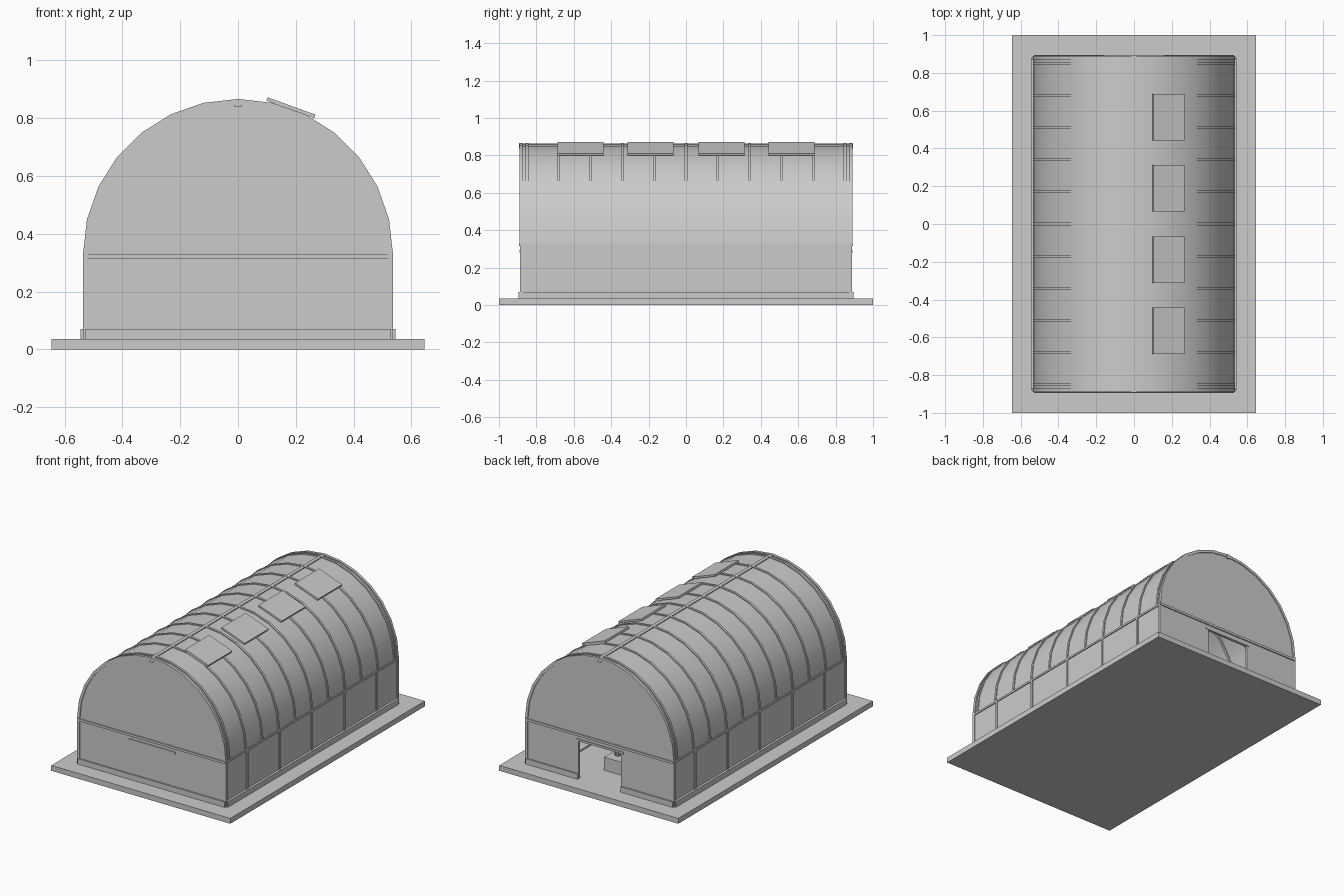
import bpy, bmesh, math
from mathutils import Matrix

if "Cube" in bpy.data.objects:
    bpy.data.objects.remove(bpy.data.objects["Cube"], do_unlink=True)

grey = bpy.data.materials.new("light_grey")
grey.use_nodes = True
grey.diffuse_color = (0.6, 0.6, 0.6, 1)
grey.node_tree.nodes["Principled BSDF"].inputs["Base Color"].default_value = (0.6, 0.6, 0.6, 1)

SPRING = 0.33          # height where the arch starts
R = 0.53               # roof radius
END = 0.885            # half length of the building
FLOOR = 0.035


def finish(name, bm):
    bmesh.ops.recalc_face_normals(bm, faces=bm.faces)
    mesh = bpy.data.meshes.new(name)
    bm.to_mesh(mesh)
    bm.free()
    for p in mesh.polygons:
        p.use_smooth = True
    mesh.set_sharp_from_angle(angle=math.radians(30))
    mesh.materials.append(grey)
    ob = bpy.data.objects.new(name, mesh)
    bpy.context.collection.objects.link(ob)
    return ob


def box(name, x0, x1, y0, y1, z0, z1):
    bm = bmesh.new()
    size = Matrix.Diagonal((x1 - x0, y1 - y0, z1 - z0, 1))
    mid = Matrix.Translation(((x0 + x1) / 2, (y0 + y1) / 2, (z0 + z1) / 2))
    bmesh.ops.create_cube(bm, size=1, matrix=mid @ size)
    return finish(name, bm)


def arc(r):
    return [(r * math.cos(math.pi * i / 14), SPRING + r * math.sin(math.pi * i / 14))
            for i in range(15)]


def prism(name, profile, y0, y1):
    bm = bmesh.new()
    face = bm.faces.new([bm.verts.new((x, y0, z)) for x, z in profile])
    new = bmesh.ops.extrude_face_region(bm, geom=[face])["geom"]
    bmesh.ops.translate(bm, vec=(0, y1 - y0, 0),
                        verts=[v for v in new if isinstance(v, bmesh.types.BMVert)])
    return finish(name, bm)


def arch(name, r_in, r_out, y0, y1):
    return prism(name, arc(r_out) + arc(r_in)[::-1], y0, y1)


# Ground slab and vaulted roof
box("ground_slab", -0.645, 0.645, -1, 1, 0, FLOOR)
arch("roof_shell", R - 0.01, R, -END + 0.005, END - 0.005)
box("ridge_beam", -0.012, 0.012, -0.893, 0.893, 0.838, 0.864)
for i in range(-5, 6):
    y = i * 0.17
    arch("roof_rib", R - 0.02, R + 0.006, y - 0.007, y + 0.007)

# Roof windows on one slope
for y in (-0.565, -0.19, 0.19, 0.565):
    w = box("roof_window", -0.088, 0.088, -0.123, 0.123, -0.006, 0.006)
    w.location = (0.183, y, 0.836)
    w.rotation_euler = (0, math.radians(20), 0)

# Long side walls
for s in (-1, 1):
    def side(name, a, b, y0, y1, z0, z1):
        box(name, min(s * a, s * b), max(s * a, s * b), y0, y1, z0, z1)
    side("side_wall", 0.52, 0.53, -END + 0.005, END - 0.005, FLOOR, SPRING)
    side("side_plinth", 0.52, 0.545, -0.88, 0.88, FLOOR, 0.07)
    side("eaves_rail", 0.515, 0.536, -END, END, 0.318, SPRING)
    for i in range(-2, 3):
        side("wall_batten", 0.525, 0.536, i * 0.333 - 0.007, i * 0.333 + 0.007, 0.07, 0.32)
    for e in (-1, 1):
        side("corner_post", 0.52, 0.537, e * 0.88 - 0.008, e * 0.88 + 0.008, FLOOR, SPRING)

# End walls: closed door at the front, open doorway at the back
for e in (-1, 1):
    def end(name, x0, x1, a, b, z0, z1):
        box(name, x0, x1, min(e * a, e * b), max(e * a, e * b), z0, z1)
    prism("gable", arc(R), e * 0.875, e * END)
    arch("end_rib", R - 0.012, R + 0.006, e * 0.872, e * 0.89)
    end("gable_rail", -0.53, 0.53, 0.872, 0.892, 0.315, SPRING)
    end("lintel", -0.16, 0.16, 0.875, END, 0.285, 0.32)
    end("door_header", -0.17, 0.17, 0.872, 0.89, 0.282, 0.295)
    for s in (-1, 1):
        x0, x1 = sorted((s * 0.155, s * 0.53))
        end("end_wall", x0, x1, 0.875, END, FLOOR, 0.32)
        end("end_plinth", x0, x1, 0.875, 0.895, FLOOR, 0.07)
        end("door_jamb", s * 0.159 - 0.005, s * 0.159 + 0.005, 0.87, 0.888, FLOOR, 0.285)
end_door = box("front_door", -0.155, 0.155, -0.885, -0.875, FLOOR, 0.285)
box("front_sill", -0.156, 0.156, -0.895, -0.875, FLOOR, 0.07)


# Interior planting beds, shelves and potted plants
def plant(x, y, z):
    bm = bmesh.new()
    bmesh.ops.create_cone(bm, cap_ends=True, segments=10, radius1=0.018, radius2=0.025,
                          depth=0.03, matrix=Matrix.Translation((x, y, z + 0.015)))
    bmesh.ops.create_icosphere(bm, subdivisions=1, radius=0.026,
                               matrix=Matrix.Translation((x, y, z + 0.045)))
    finish("potted_plant", bm)


box("center_bed", -0.1, 0.1, -0.7, 0.7, FLOOR, 0.12)
for k in range(10):
    for x in (-0.05, 0.05):
        plant(x, -0.63 + k * 0.14, 0.12)
for s in (-1, 1):
    x0, x1 = sorted((s * 0.28, s * 0.47))
    for z in (0.1, 0.19):
        box("side_shelf", x0, x1, -0.75, 0.75, z, z + 0.012)
    for y in (-0.74, -0.25, 0.25, 0.74):
        for x in (x0 + 0.01, x1 - 0.01):
            box("shelf_leg", x - 0.008, x + 0.008, y - 0.008, y + 0.008, FLOOR, 0.2)
    for k in range(8):
        plant(s * 0.37, -0.63 + k * 0.18, 0.202)
